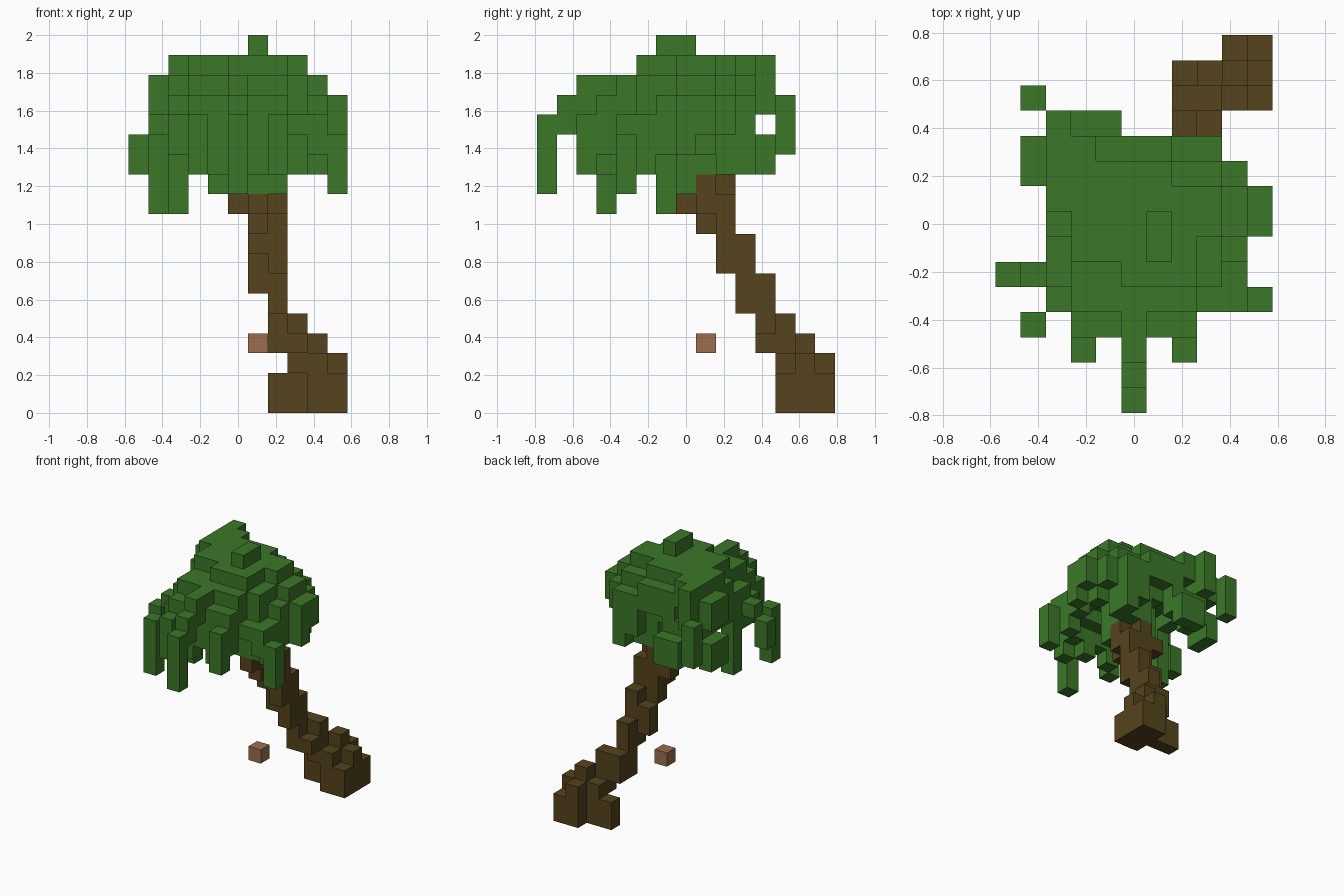
import bpy
import bmesh
from mathutils import Vector

cube = bpy.data.objects.get("Cube")
if cube:
    bpy.data.objects.remove(cube, do_unlink=True)

UNIT = 2 / 19                      # edge of one block
ORIGIN = Vector((-5.5, -7.5, 0))   # corner of the block grid


def material(name, colour):
    mat = bpy.data.materials.new(name)
    mat.use_nodes = True
    mat.diffuse_color = (*colour, 1)
    mat.node_tree.nodes["Principled BSDF"].inputs["Base Color"].default_value = (*colour, 1)
    return mat


def cells(bottom, top, *areas):
    """Blocks from layer bottom to layer top over (x, x, y, y) areas, inclusive."""
    return {(x, y, z)
            for x0, x1, y0, y1 in areas
            for x in range(x0, x1 + 1)
            for y in range(y0, y1 + 1)
            for z in range(bottom, top + 1)}


def block_object(name, filled, mat):
    """Join blocks into one mesh that keeps only the outer faces."""
    bm = bmesh.new()
    corners = {}

    def corner(point):
        key = tuple(point)
        if key not in corners:
            corners[key] = bm.verts.new((Vector(key) + ORIGIN) * UNIT)
        return corners[key]

    for cell in sorted(filled):
        for axis in range(3):
            for side in (0, 1):
                neighbour = list(cell)
                neighbour[axis] += 2 * side - 1
                if tuple(neighbour) in filled:
                    continue
                u, v = (axis + 1) % 3, (axis + 2) % 3
                ring = []
                for du, dv in ((0, 0), (1, 0), (1, 1), (0, 1)):
                    point = list(cell)
                    point[axis] += side
                    point[u] += du
                    point[v] += dv
                    ring.append(corner(point))
                bm.faces.new(ring if side else ring[::-1])
    mesh = bpy.data.meshes.new(name)
    bm.to_mesh(mesh)
    bm.free()
    mesh.materials.append(mat)
    obj = bpy.data.objects.new(name, mesh)
    bpy.context.collection.objects.link(obj)
    return obj


leaf_green = material("leaf green", (0.043, 0.187, 0.021))
bark_brown = material("bark brown", (0.091, 0.057, 0.012))
nut_brown = material("nut brown", (0.325, 0.155, 0.078))

# Flared foot of the trunk
foot = cells(0, 1, (9, 10, 12, 14), (7, 8, 13, 13))
foot |= cells(2, 2, (8, 9, 12, 13), (10, 10, 13, 13), (9, 9, 14, 14))
foot |= cells(3, 3, (9, 9, 13, 13))

# Leaning trunk, stepping forward as it rises
stem = cells(3, 3, (7, 8, 11, 12))
stem |= cells(4, 4, (7, 7, 11, 12), (8, 8, 12, 12))
stem |= cells(5, 6, (7, 7, 10, 11))
stem |= cells(6, 7, (6, 6, 10, 10))
stem |= cells(7, 8, (7, 7, 9, 10))
stem |= cells(8, 8, (6, 6, 9, 9))
stem |= cells(9, 10, (6, 6, 8, 9), (7, 7, 9, 9))
stem |= cells(10, 10, (5, 5, 9, 9), (6, 6, 7, 7))
stem |= cells(10, 11, (7, 7, 8, 8))
stem |= cells(11, 11, (6, 6, 8, 9))
block_object("trunk", foot | stem, bark_brown)

# Domed crown, hollow below except for the heart above the trunk
crown = cells(18, 18, (6, 6, 6, 7))
crown |= cells(16, 17, (2, 2, 8, 10), (3, 3, 6, 10), (4, 4, 6, 9),
               (5, 6, 5, 9), (7, 7, 5, 8), (8, 8, 7, 8))
crown |= cells(15, 17, (2, 2, 11, 11))
crown |= cells(15, 16, (2, 2, 7, 10), (3, 8, 5, 9), (4, 6, 10, 10), (3, 7, 4, 4),
               (9, 9, 7, 8), (1, 1, 9, 10))
crown |= cells(14, 15, (2, 2, 5, 10), (9, 9, 6, 9), (7, 8, 10, 10),
               (3, 7, 3, 4), (8, 8, 5, 9), (5, 6, 9, 9))
crown |= cells(12, 14, (6, 7, 8, 9))

# Lower rim of the foliage
rim = cells(13, 14, (2, 2, 4, 6), (2, 2, 9, 10), (3, 4, 10, 10), (7, 8, 10, 10),
            (9, 9, 4, 6), (9, 9, 8, 8), (3, 3, 3, 3), (5, 5, 3, 3), (7, 7, 3, 3))
rim |= cells(14, 14, (8, 8, 4, 4), (1, 1, 5, 5))
rim |= cells(12, 13, (3, 4, 11, 11), (1, 1, 9, 10), (8, 8, 9, 10),
             (9, 9, 5, 5), (4, 4, 3, 3), (6, 6, 3, 3))

# Drooping frond tips
tips = cells(16, 16, (5, 5, 2, 3))
tips |= cells(15, 15, (5, 5, 2, 2))
tips |= cells(14, 15, (5, 5, 1, 1), (10, 10, 8, 8))
tips |= cells(11, 14, (5, 5, 0, 0))
tips |= cells(11, 13, (10, 10, 4, 4))
tips |= cells(12, 14, (3, 3, 2, 2), (7, 7, 2, 2))
tips |= cells(13, 15, (10, 10, 7, 7), (1, 1, 12, 12))
tips |= cells(10, 13, (1, 1, 3, 3), (2, 2, 6, 6))
tips |= cells(12, 13, (0, 0, 5, 5))
tips |= cells(11, 14, (4, 7, 7, 7))
block_object("foliage", crown | rim | tips, leaf_green)

# Falling nut
block_object("falling_nut", cells(3, 3, (6, 6, 8, 8)), nut_brown)
